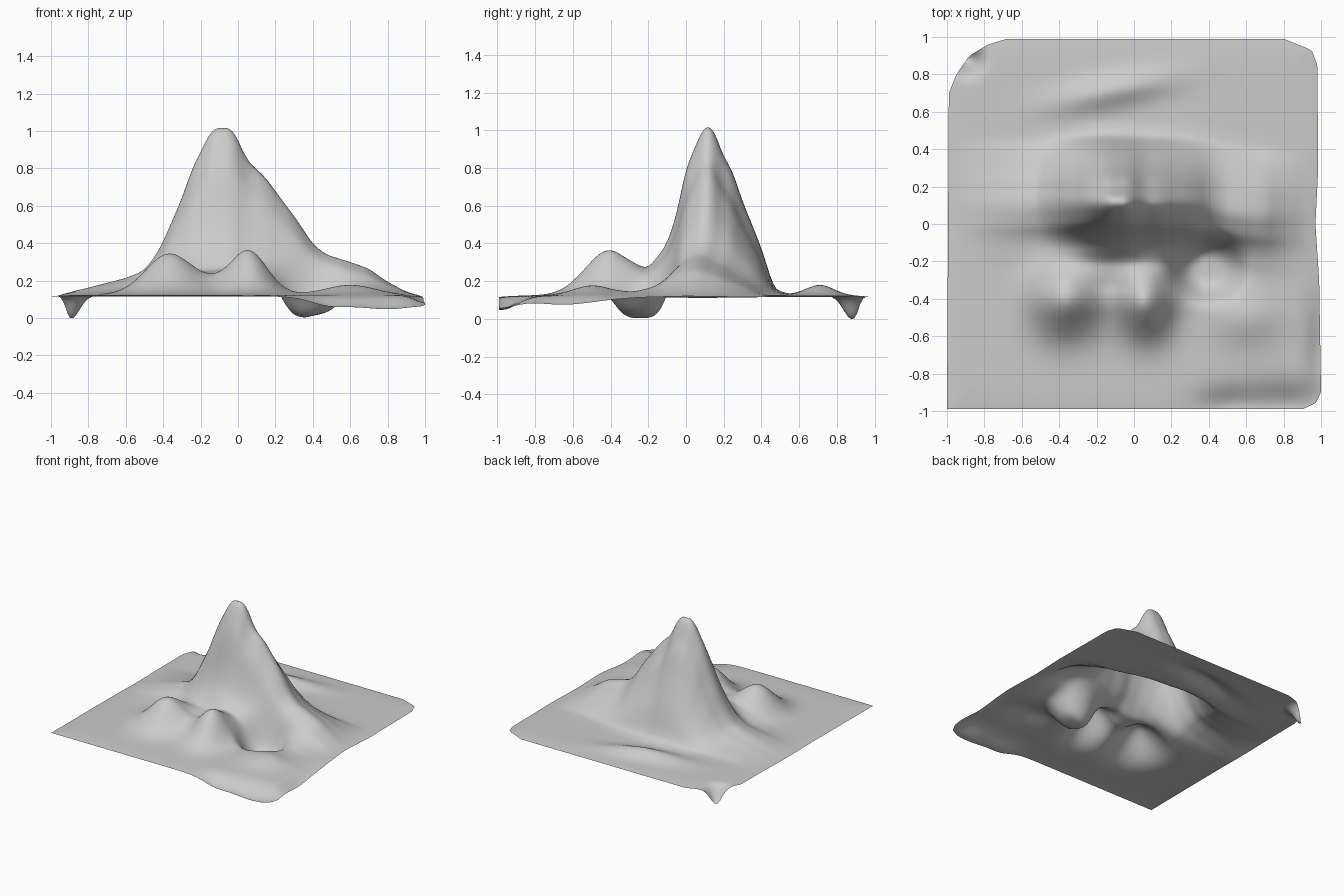
import bpy, bmesh, math

if "Cube" in bpy.data.objects:
    bpy.data.objects.remove(bpy.data.objects["Cube"])

N = 120          # grid cells per side
BASE = 0.122     # level of the flat ground


def linear(pts, t):
    if t <= pts[0][0]:
        return pts[0][1]
    for (a, u), (b, v) in zip(pts, pts[1:]):
        if t <= b:
            return u + (v - u) * (t - a) / (b - a)
    return pts[-1][1]


def curve(pts, t, w=0.03):
    """Piecewise profile with rounded corners."""
    return sum(linear(pts, t + w * k / 3) for k in range(-3, 4)) / 7


def bump(x, y, cx, cy, sx, sy, rot=0.0):
    c, s = math.cos(rot), math.sin(rot)
    u = ((x - cx) * c + (y - cy) * s) / sx
    v = ((y - cy) * c - (x - cx) * s) / sy
    return math.exp(-(u * u + v * v) / 2)


# Crest height along x
CREST = [(-1, .115), (-.8, .16), (-.6, .21), (-.5, .25), (-.42, .36), (-.3, .63),
         (-.25, .78), (-.2, .88), (-.135, 1.005), (-.03, 1.005), (.05, .83), (.15, .74),
         (.2, .67), (.3, .54), (.4, .39), (.47, .335), (.6, .295), (.7, .26),
         (.8, .19), (.9, .14), (1, .118)]
# Fall-off across the crest, front side negative
ACROSS = [(-.62, 0), (-.45, .03), (-.32, .12), (-.22, .30), (-.17, .47), (-.12, .75),
          (-.07, .89), (-.022, 1.01), (.022, 1.01), (.08, .84), (.13, .74), (.18, .57),
          (.28, .29), (.35, .04), (.42, .01), (.55, 0)]
# Centre line of the crest
CENTRE = [(-.6, .10), (-.2, .12), (.3, .11), (.6, .05), (1, .03)]
# Side outlines, with the worn corners
LEFT = [(-1, -1), (.70, -.99), (.80, -.95), (.90, -.88), (.96, -.78), (.99, -.68)]
RIGHT = [(-.99, .90), (-.96, .97), (-.90, 1), (-.3, .99), (0, .97), (.3, .985),
         (.85, .98), (.93, .95), (.99, .80)]


def height(x, y):
    z = BASE
    # main peak and its shoulders
    z += (curve(CREST, x) - BASE) * curve(ACROSS, y - curve(CENTRE, x, .1), .02)
    # foothills in front and behind
    z += .185 * bump(x, y, -.38, -.40, .12, .13)
    z += .200 * bump(x, y, .06, -.42, .095, .125)
    z += .050 * bump(x, y, -.16, -.38, .20, .12)
    z += .050 * bump(x, y, .60, -.50, .13, .10)
    z += .055 * bump(x, y, -.12, .71, .22, .06, .2)
    # crater
    r = ((x - .40) / .175) ** 2 + ((y + .24) / .15) ** 2
    g = math.exp(-r ** 2)
    floor = .0 + .22 * max(0, x - .36)
    z += (floor - z) * g
    # sagging front right corner and right edge
    z -= .07 * bump(x, y, .80, -.97, .20, .08)
    z -= .035 * bump(x, y, .48, -.97, .10, .06)
    z -= .04 * bump(x, y, 1.0, -.65, .05, .18)
    # drooping back left corner
    z -= .125 * bump(x, y, -.89, .88, .045, .045, -.8)
    # slight fall at the outer edges
    z -= .010 * max(abs(x), abs(y)) ** 12
    return z


bm = bmesh.new()
rows = []
for j in range(N + 1):
    y = -.99 + 1.98 * j / N
    x0, x1 = linear(LEFT, y), linear(RIGHT, y)
    row = []
    for i in range(N + 1):
        x = x0 + (x1 - x0) * i / N
        row.append(bm.verts.new((x, y, height(x, y))))
    rows.append(row)
for a, b in zip(rows, rows[1:]):
    for i in range(N):
        bm.faces.new((a[i], a[i + 1], b[i + 1], b[i]))

# Rest the lowest point on the ground
low = min(v.co.z for v in bm.verts)
for v in bm.verts:
    v.co.z -= low
for f in bm.faces:
    f.smooth = True

mesh = bpy.data.meshes.new("mountain_terrain")
bm.to_mesh(mesh)
bm.free()
terrain = bpy.data.objects.new("mountain_terrain", mesh)
bpy.context.collection.objects.link(terrain)
